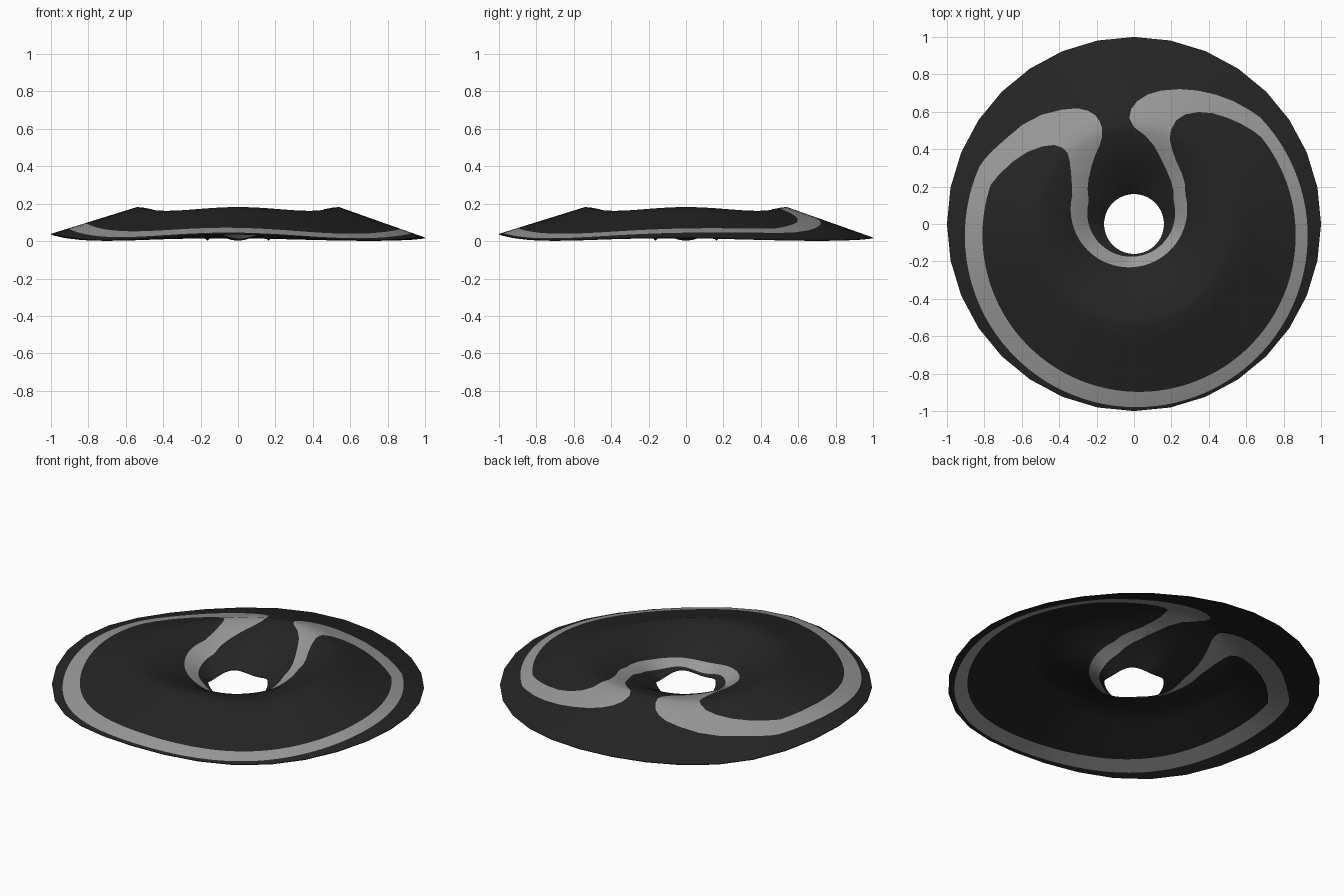
import bpy
import bmesh
from math import sin, cos, pi, radians, hypot, atan2
from mathutils import Vector
from mathutils.geometry import delaunay_2d_cdt

if "Cube" in bpy.data.objects:
    bpy.data.objects.remove(bpy.data.objects["Cube"], do_unlink=True)

HOLE, RIDGE, THICK = 0.16, 0.54, 0.004


def make_material(name, value):
    mat = bpy.data.materials.new(name)
    mat.use_nodes = True
    colour = (value, value, value, 1)
    mat.diffuse_color = colour
    mat.node_tree.nodes["Principled BSDF"].inputs["Base Color"].default_value = colour
    return mat


def arc(x, y, radius, start, end, count):
    angles = [radians(start + (end - start) * i / count) for i in range(count + 1)]
    return [Vector((x + radius * cos(a), y + radius * sin(a))) for a in angles]


def points(*pairs):
    return [Vector(p) for p in pairs]


def soften(loop):
    # corner cutting on a closed outline
    result = []
    for a, b in zip(loop, loop[1:] + loop[:1]):
        result += [a.lerp(b, 0.25), a.lerp(b, 0.75)]
    return result


def inside(p, loop):
    hit = False
    for a, b in zip(loop, loop[1:] + loop[:1]):
        if (a.y > p.y) != (b.y > p.y):
            if p.x < a.x + (b.x - a.x) * (p.y - a.y) / (b.y - a.y):
                hit = not hit
    return hit


def height(x, y):
    # wavy rim, raised ridge and sunken hole lip
    r, a = hypot(x, y), atan2(y, x)
    wave = cos(4 * a)
    rim = 0.005 + (0.012 - 0.005 * (cos(a) + sin(a))) * (1 + wave)
    ridge = 0.172 + 0.01 * wave
    lip = 0.018 - 0.012 * wave
    if r > RIDGE:
        return ridge + (rim - ridge) * (r - RIDGE) / (1 - RIDGE)
    s = min(1, (RIDGE - r) / (RIDGE - HOLE))
    return ridge + (lip - ridge) * s ** 1.7


# Outline of the pale band: the outer edge, and the edge of the dark area within
band_edge = (
    arc(0.012, -0.063, 0.917, 155, 405, 50)
    + points((.49, .68), (.29, .725), (.1, .71), (-.01, .64), (-.03, .54),
             (.09, .45), (.16, .32), (.21, .2))
    + arc(-0.015, 0.06, 0.235, 15, -195, 36)
    + points((-.25, .21), (-.22, .34), (-.17, .45), (-.17, .53),
             (-.22, .6), (-.33, .625), (-.55, .57), (-.74, .41)))
core_edge = (
    arc(0.027, -0.06, 0.838, 160, 400, 50)
    + points((.54, .555), (.38, .605), (.24, .58), (.185, .48), (.21, .37), (.27, .24))
    + arc(-0.027, 0.08, 0.312, 15, -195, 36)
    + points((-.34, .32), (-.36, .4), (-.45, .43), (-.61, .37)))
band_edge, core_edge = soften(band_edge), soften(core_edge)

# Flat layout: rim, hole and band outlines as fixed edges, rings as filling
rim_loop = arc(0, 0, 1, 0, 360, 32)[:-1]
hole_loop = arc(0, 0, HOLE, 0, 360, 64)[:-1]
verts, edges = [], []
for loop in (rim_loop, hole_loop, band_edge, core_edge):
    first, n = len(verts), len(loop)
    verts += loop
    edges += [(first + i, first + (i + 1) % n) for i in range(n)]
steps = 10
for i in range(1, steps + 1):
    verts += arc(0, 0, HOLE + (RIDGE - HOLE) * i / steps, 0, 360, 64)[:-1]
for i in range(1, 6):
    verts += arc(0, 0, RIDGE + (1 - RIDGE) * i / 6, 0, 360, 64)[:-1]
flat, _, tris, *_ = delaunay_2d_cdt(verts, edges, [], 0, 1e-5)

# Wavy disc sheet
bm = bmesh.new()
bm_verts = [bm.verts.new((p.x, p.y, height(p.x, p.y))) for p in flat]
for tri in tris:
    mid = sum((flat[i] for i in tri), Vector((0, 0))) / len(tri)
    if mid.length < HOLE * cos(pi / 64):
        continue
    face = bm.faces.new([bm_verts[i] for i in tri])
    face.material_index = int(inside(mid, band_edge) and not inside(mid, core_edge))
    face.normal_update()
    if face.normal.z < 0:
        face.normal_flip()
bmesh.ops.delete(bm, geom=[v for v in bm.verts if not v.link_faces], context="VERTS")
mesh = bpy.data.meshes.new("wavy_disc")
bm.to_mesh(mesh)
bm.free()
mesh.materials.append(make_material("charcoal", 0.018))
mesh.materials.append(make_material("pale_grey", 0.32))
disc = bpy.data.objects.new("wavy_disc", mesh)
bpy.context.collection.objects.link(disc)

# Thin the sheet into a closed shell and smooth it
bpy.ops.object.select_all(action="DESELECT")
bpy.context.view_layer.objects.active = disc
disc.select_set(True)
shell = disc.modifiers.new("shell", "SOLIDIFY")
shell.thickness = THICK
bpy.ops.object.modifier_apply(modifier=shell.name)
bpy.ops.object.shade_smooth_by_angle(angle=radians(40))
